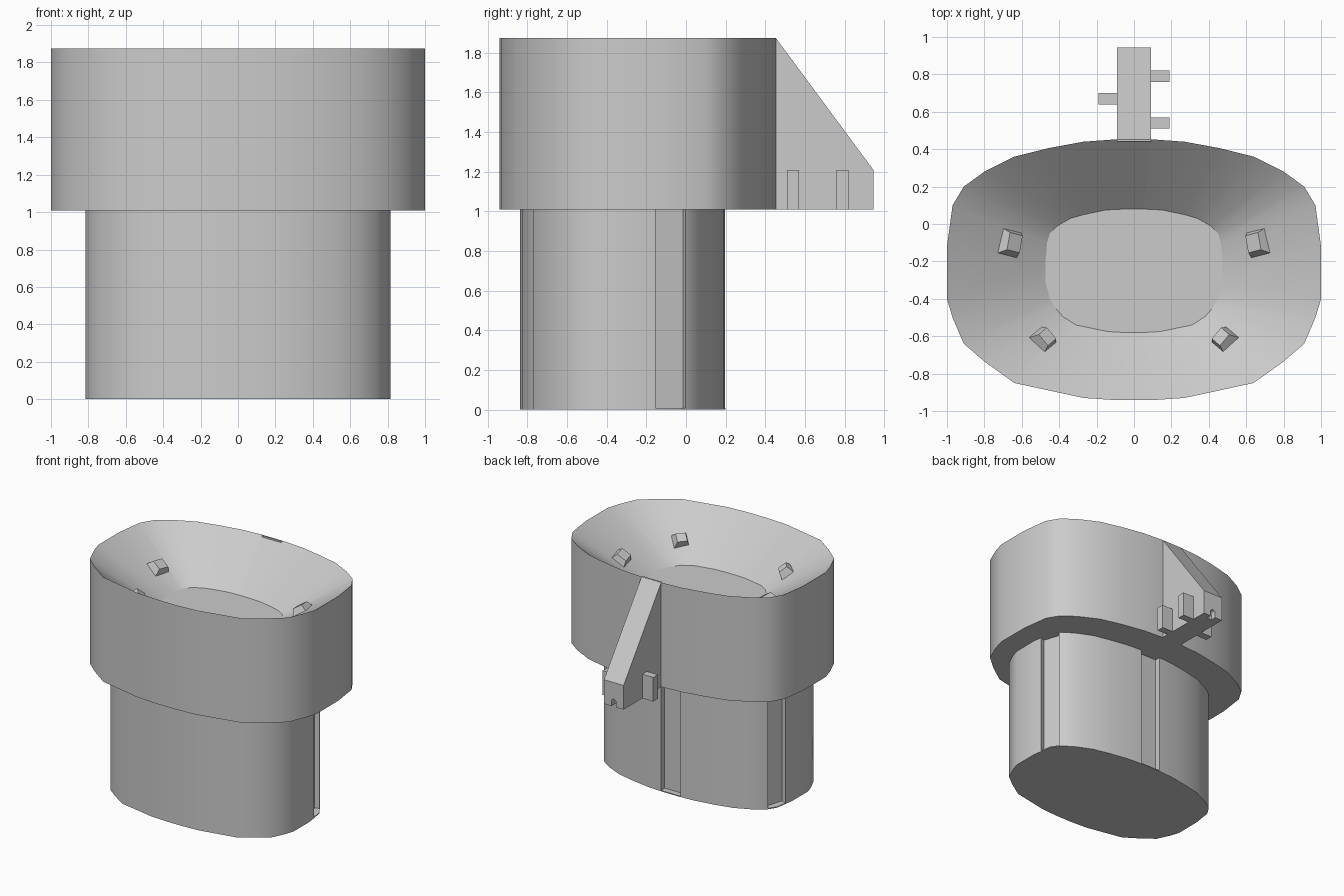
import bpy, bmesh, math
from mathutils import Matrix, Vector

if "Cube" in bpy.data.objects:
    bpy.data.objects.remove(bpy.data.objects["Cube"])

# Right half outlines, running from back to front
RIM = [(.09, .453), (.27, .44), (.46, .405), (.64, .36), (.80, .28), (.91, .2), (.97, .1),
       (1, -.12), (1, -.4), (.97, -.5), (.91, -.64), (.8, -.735), (.64, -.85), (.27, -.93), (.09, -.942)]
FLOOR = [(.05, .08), (.15, .075), (.27, .05), (.34, .03), (.41, -.01), (.45, -.05), (.465, -.1),
         (.473, -.2), (.473, -.31), (.45, -.4), (.42, -.45), (.38, -.495), (.31, -.54), (.14, -.575), (.05, -.58)]
BASE_Z, TOP_Z, FLOOR_Z = 1.01, 1.875, 1.53


def mirrored(half):
    return half + [(-x, y) for x, y in reversed(half)]


def finish(name, bm):
    bmesh.ops.recalc_face_normals(bm, faces=bm.faces)
    me = bpy.data.meshes.new(name)
    bm.to_mesh(me)
    bm.free()
    ob = bpy.data.objects.new(name, me)
    bpy.context.collection.objects.link(ob)
    return ob


def loft(name, rings):
    """Stack of (outline, z) rings with both ends capped."""
    bm = bmesh.new()
    loops = [[bm.verts.new((x, y, z)) for x, y in pts] for pts, z in rings]
    n = len(loops[0])
    for a, b in zip(loops, loops[1:]):
        for i in range(n):
            j = (i + 1) % n
            bm.faces.new((a[i], a[j], b[j], b[i]))
    bm.faces.new(loops[0])
    bm.faces.new(loops[-1])
    return finish(name, bm)


def box(name, lo, hi, matrix=Matrix()):
    bm = bmesh.new()
    bmesh.ops.create_cube(bm, size=1)
    for v in bm.verts:
        v.co = matrix @ Vector([l + (c + .5) * (h - l) for c, l, h in zip(v.co, lo, hi)])
    return finish(name, bm)


def activate(ob):
    bpy.ops.object.select_all(action='DESELECT')
    ob.select_set(True)
    bpy.context.view_layer.objects.active = ob


def cut(ob, cutter):
    cutter.hide_render = True
    mod = ob.modifiers.new("cut", 'BOOLEAN')
    mod.operation = 'DIFFERENCE'
    mod.solver = 'EXACT'
    mod.object = cutter
    activate(ob)
    bpy.ops.object.modifier_apply(modifier=mod.name)
    bpy.data.objects.remove(cutter)


def smooth(ob):
    activate(ob)
    bpy.ops.object.shade_smooth_by_angle(angle=math.radians(30))


# Upper body with the sloping bowl
rim, floor = mirrored(RIM), mirrored(FLOOR)
bowl = loft("bowl_body", [(rim, BASE_Z), (rim, TOP_Z), (floor, FLOOR_Z)])
smooth(bowl)
for p in bowl.data.polygons:  # flat chute strip at the back of the bowl
    if abs(p.center.x) < .01 and p.center.y > .2 and p.normal.z > .3:
        p.use_smooth = False

# Lower plug with three shallow vertical grooves
plug_outline = [(x * .815, (y + .2425) * .742 - .3175) for x, y in rim]
plug = loft("lower_plug", [(plug_outline, 0), (plug_outline, BASE_Z)])
for x, y, ang in ((0, .2, 90), (.785, -.075, 18), (-.785, -.075, 162)):
    m = Matrix.Translation((x, y, 0)) @ Matrix.Rotation(math.radians(ang), 4, 'Z')
    w = .09 if x == 0 else .08
    cut(plug, box("groove_cutter", (-.05, -w, .008), (.15, w, 1.2), m))
smooth(plug)

# Rear sloping bracket
bm = bmesh.new()
side = [(.44, BASE_Z), (.44, TOP_Z), (.453, TOP_Z), (.945, 1.21), (.945, BASE_Z)]
f = bm.faces.new([bm.verts.new((-.09, y, z)) for y, z in side])
ext = bmesh.ops.extrude_face_region(bm, geom=[f])
bmesh.ops.translate(bm, vec=(.18, 0, 0), verts=[v for v in ext['geom'] if isinstance(v, bmesh.types.BMVert)])
bracket = finish("rear_bracket", bm)

# Small arched notch in the bracket end
arch = [(-.022, .9), (.022, .9)] + [(.022 * math.cos(a), 1.05 + .022 * math.sin(a))
                                    for a in [math.pi * k / 6 for k in range(7)]]
bm = bmesh.new()
f = bm.faces.new([bm.verts.new((x, .9, z)) for x, z in arch])
ext = bmesh.ops.extrude_face_region(bm, geom=[f])
bmesh.ops.translate(bm, vec=(0, .2, 0), verts=[v for v in ext['geom'] if isinstance(v, bmesh.types.BMVert)])
cut(bracket, finish("arch_cutter", bm))

# Bracket side pegs
for i, (sx, y) in enumerate(((1, .54), (1, .79), (-1, .67))):
    x0, x1 = sorted((sx * .08, sx * .19))
    box(f"bracket_peg_{i}", (x0, y - .03, BASE_Z), (x1, y + .03, 1.21))


# Tapered studs on the bowl wall
def stud(name, pos, outward, slope, twist, size):
    heading = math.radians(outward)
    n = Vector((-math.cos(heading) * math.sin(slope), -math.sin(heading) * math.sin(slope), math.cos(slope)))
    along = Vector((-math.sin(heading), math.cos(heading), 0))
    rot = Matrix((along.cross(n), along, n)).transposed().to_4x4()
    m = Matrix.Translation(pos) @ rot @ Matrix.Rotation(math.radians(twist), 4, 'Z')
    bm = bmesh.new()
    bmesh.ops.create_cube(bm, size=1)
    for v in bm.verts:
        k = .55 if v.co.z > 0 else 1
        v.co = m @ Vector((v.co.x * size[0] * k, v.co.y * size[1] * k, .06 if v.co.z > 0 else -.03))
    for sx in (1, -1):
        b = bm.copy()
        for v in b.verts:
            v.co.x *= sx
        finish(f"{name}_{'right' if sx > 0 else 'left'}", b)
    bm.free()


stud("side_stud", (.67, -.1, 1.65), 0, .58, 12, (.15, .17))
stud("front_stud", (.49, -.625, 1.65), -40, .64, 0, (.13, .14))
